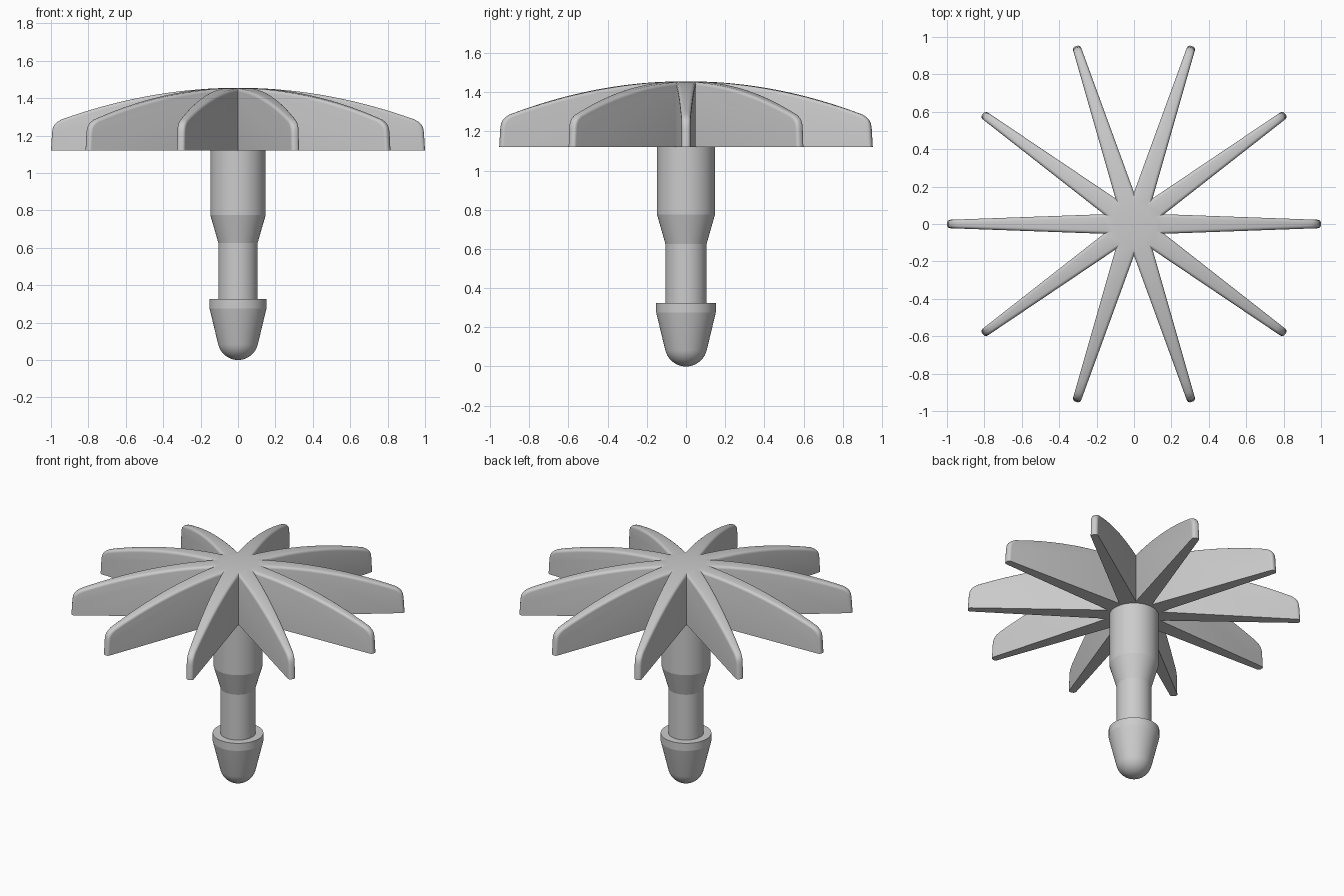
import bpy, bmesh
from math import sin, cos, pi, radians
from mathutils import Matrix

if "Cube" in bpy.data.objects:
    bpy.data.objects.remove(bpy.data.objects["Cube"])

BLADES = 10
HALF = pi / BLADES


def finish(bm, name, angle):
    bmesh.ops.recalc_face_normals(bm, faces=bm.faces)
    me = bpy.data.meshes.new(name)
    bm.to_mesh(me)
    bm.free()
    ob = bpy.data.objects.new(name, me)
    bpy.context.collection.objects.link(ob)
    bpy.ops.object.select_all(action='DESELECT')
    bpy.context.view_layer.objects.active = ob
    ob.select_set(True)
    bpy.ops.object.shade_smooth_by_angle(angle=radians(angle))
    return ob


# Blade side profile (radius, z): flat hub, domed top, rounded tip
Z0, Z1 = 1.12, 1.455
profile = [(-0.04, Z0), (-0.04, Z1)]
profile += [(r, Z1 - 0.19 * r * r) for r in [0.04 + 0.905 * i / 16 for i in range(17)]]
profile += [(0.965, 1.273), (0.981, 1.258), (0.990, 1.24), (0.994, 1.215), (1.0, Z0)]

# One tapered blade with a rounded upper rim
bm = bmesh.new()
sides = []
for s in (-1, 1):
    sides.append([bm.verts.new((r, s * (0.058 - 0.036 * r), z)) for r, z in profile])
n = len(profile)
for ring in sides:
    bm.faces.new(ring)
for i in range(n):
    j = (i + 1) % n
    bm.faces.new((sides[0][i], sides[0][j], sides[1][j], sides[1][i]))
bmesh.ops.recalc_face_normals(bm, faces=bm.faces)
rim = [bm.edges.get((ring[i], ring[i + 1])) for ring in sides for i in range(1, n - 1)]
bmesh.ops.bevel(bm, geom=rim, offset=0.017, offset_type='OFFSET', segments=4,
                profile=0.5, affect='EDGES', clamp_overlap=True)

# Trim to its wedge so neighbouring blades meet exactly in the valleys
for s in (-1, 1):
    bmesh.ops.bisect_plane(bm, geom=bm.verts[:] + bm.edges[:] + bm.faces[:], dist=1e-6,
                           plane_co=(0, 0, 0), plane_no=(-sin(HALF), s * cos(HALF), 0),
                           clear_outer=True)

# Repeat around the axis and weld
wedge = bm.verts[:] + bm.edges[:] + bm.faces[:]
for k in range(1, BLADES):
    dup = bmesh.ops.duplicate(bm, geom=wedge)["geom"]
    bmesh.ops.rotate(bm, verts=[v for v in dup if isinstance(v, bmesh.types.BMVert)],
                     cent=(0, 0, 0), matrix=Matrix.Rotation(2 * HALF * k, 3, 'Z'))
bmesh.ops.remove_doubles(bm, verts=bm.verts, dist=1e-4)
finish(bm, "bladed_head", 30)

# Stem with shoulder, neck and barbed round nose, lathed
a0, rho = radians(13.6), 0.109
stem = [(0, 1.13), (0.148, 1.13), (0.148, 0.775), (0.105, 0.625), (0.105, 0.325),
        (0.152, 0.325), (0.152, 0.275)]
for i in range(11):
    a = a0 + (pi / 2 - a0) * i / 10
    stem.append((rho * cos(a) if i < 10 else 0, rho - rho * sin(a)))
bm = bmesh.new()
vs = [bm.verts.new((r, 0, z)) for r, z in stem]
es = [bm.edges.new(p) for p in zip(vs, vs[1:])]
bmesh.ops.spin(bm, geom=vs + es, cent=(0, 0, 0), axis=(0, 0, 1), angle=2 * pi,
               steps=64, use_merge=False)
bmesh.ops.remove_doubles(bm, verts=bm.verts, dist=1e-5)
finish(bm, "stem", 12)
